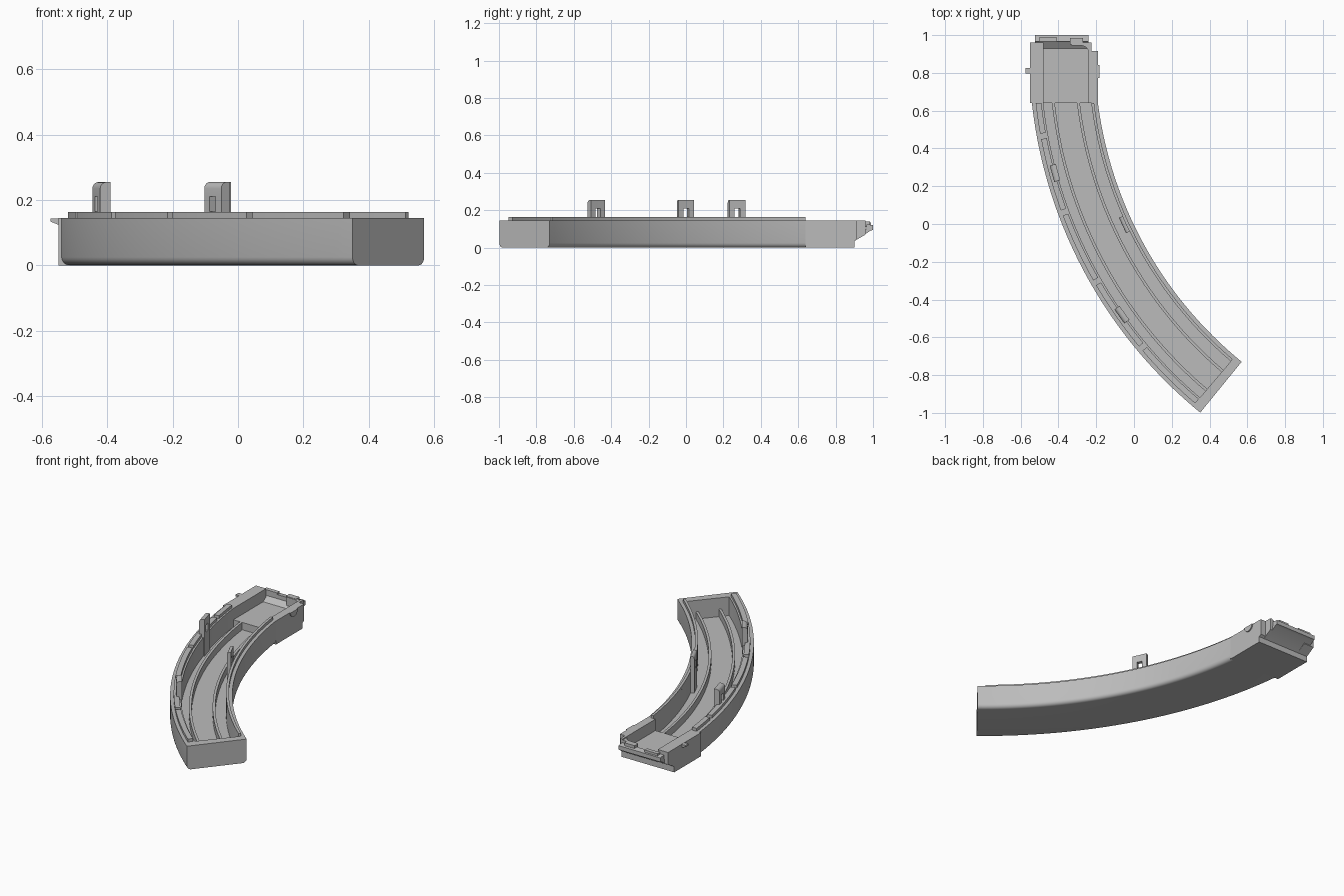
import bpy, bmesh, math

if "Cube" in bpy.data.objects:
    bpy.data.objects.remove(bpy.data.objects["Cube"])

CX, CY = 1.904, 0.908            # centre of the curved body
R_OUT, R_IN = 2.459, 2.112       # outer and inner side radii
Y_JOIN = 0.64                    # straight line where body meets the head
A_END = math.radians(50.83)

grey = bpy.data.materials.new("plain grey")
grey.diffuse_color = (0.5, 0.5, 0.5, 1)
grey.use_nodes = True
grey.node_tree.nodes["Principled BSDF"].inputs["Base Color"].default_value = grey.diffuse_color


def finish(name, bm):
    bmesh.ops.recalc_face_normals(bm, faces=bm.faces)
    mesh = bpy.data.meshes.new(name)
    bm.to_mesh(mesh)
    bm.free()
    mesh.materials.append(grey)
    ob = bpy.data.objects.new(name, mesh)
    bpy.context.collection.objects.link(ob)
    return ob


def loft(bm, rings):
    """Skin closed rings of points and cap both ends."""
    rows = [[bm.verts.new(p) for p in ring] for ring in rings]
    n = len(rows[0])
    for a, b in zip(rows, rows[1:]):
        for i in range(n):
            j = (i + 1) % n
            bm.faces.new((a[i], a[j], b[j], b[i]))
    bm.faces.new(rows[0])
    bm.faces.new(rows[-1])


def sweep(bm, profile, a0=None, a1=A_END, steps=40):
    """Sweep an (r, z) profile about the body centre; a0=None starts at the joint."""
    rings = []
    for k in range(steps + 1):
        t, ring = k / steps, []
        for r, z in profile:
            s = math.asin((CY - Y_JOIN) / r) if a0 is None else a0
            a = s + (a1 - s) * t
            ring.append((CX - r * math.cos(a), CY - r * math.sin(a), z))
        rings.append(ring)
    loft(bm, rings)


def rect(r0, r1, z0, z1):
    return [(r0, z0), (r1, z0), (r1, z1), (r0, z1)]


def prism_x(bm, profile, x0, x1):
    loft(bm, [[(x, y, z) for y, z in profile] for x in (x0, x1)])


def box(bm, x0, x1, y0, y1, z0, z1):
    prism_x(bm, [(y0, z0), (y1, z0), (y1, z1), (y0, z1)], x0, x1)


def arc(cx, cy, rad, d0, d1, n=5):
    return [(cx + rad * math.cos(math.radians(d0 + (d1 - d0) * i / n)),
             cy + rad * math.sin(math.radians(d0 + (d1 - d0) * i / n)))
            for i in range(n + 1)]


# Curved tray: one U section with rounded bottom edges
F = 0.025
bottom = arc(R_IN + F, F, F, 180, 270) + arc(R_OUT - F, F, F, 270, 360)
WALL = 0.145
bm = bmesh.new()
sweep(bm, bottom + [(R_OUT, WALL), (R_OUT - 0.06, WALL), (R_OUT - 0.06, 0.03),
                    (R_IN + 0.035, 0.03), (R_IN + 0.035, WALL), (R_IN, WALL)])
finish("curved_tray", bm)

# Closed lower end
A_IN = math.radians(49.6)
bm = bmesh.new()
sweep(bm, bottom + [(R_OUT, WALL), (R_IN, WALL)], A_IN, A_END, 2)
finish("end_wall", bm)

# Two guide ribs on the floor
bm = bmesh.new()
for off in (0.105, 0.237):
    sweep(bm, rect(R_OUT - off - 0.015, R_OUT - off, 0.028, 0.075), a1=A_IN)
finish("guide_ribs", bm)

# Raised lips on the wall tops, the outer one broken by gaps
bm = bmesh.new()
sweep(bm, rect(R_IN + 0.02, R_IN + 0.035, 0.14, 0.163), a1=A_IN)
cuts = [math.radians(d) for d in (10.5, 20.4, 30.0, 40.0)]
GAP = 0.006
start = None
for c in cuts + [A_IN + GAP]:
    sweep(bm, rect(R_OUT - 0.05, R_OUT - 0.02, 0.14, 0.163), start, c - GAP, 12)
    start = c + GAP
finish("joining_lips", bm)


# Upright snap tabs with a small window
def tab(name, deg, r0, r1):
    c, half, win, top = math.radians(deg), 0.045 / r1, 0.016 / r1, 0.255
    rad = min(0.02, (r1 - r0) * 0.7)
    b = bmesh.new()
    for lo, hi in ((-half, -win), (win, half)):
        sweep(b, rect(r0, r1, 0.03, 0.21), c + lo, c + hi, 2)
    sweep(b, rect(r0, r1, 0.03, 0.165), c - win, c + win, 2)
    sweep(b, [(r0, 0.21), (r1, 0.21)] + arc(r1 - rad, top - rad, rad, 0, 90)
          + [(r0, top)], c - half, c + half, 2)
    finish(name, b)


tab("upper_outer_tab", 15.35, 2.392, 2.425)
tab("lower_outer_tab", 35.2, 2.392, 2.425)
tab("inner_tab", 25.0, 2.146, 2.168)

# Straight head: raised floor with sloping back end
bm = bmesh.new()
prism_x(bm, [(0.64, 0), (0.9, 0), (0.9, 0.035), (0.985, 0.09), (1.0, 0.095),
             (1.0, 0.12), (0.965, 0.125), (0.965, 0.1), (0.93, 0.075),
             (0.64, 0.075)], -0.525, -0.24)
finish("head_floor", bm)

# Head side walls
side = [(0.64, 0), (0.9, 0), (0.9, 0.035), (0.96, 0.07), (0.96, WALL), (0.64, WALL)]
bm = bmesh.new()
prism_x(bm, side, -0.55, -0.48)
prism_x(bm, side, -0.24, -0.225)
prism_x(bm, [(0.64, 0), (0.9, 0), (0.9, 0.035), (0.915, 0.045), (0.915, WALL),
             (0.64, WALL)], -0.226, -0.19)
finish("head_walls", bm)

# Rounded inner corner at the back of the head
bm = bmesh.new()
corner = [(-0.235, 0.96), (-0.33, 0.96), (-0.33, 0.945)] \
    + arc(-0.28, 0.905, 0.04, 90, 0) + [(-0.235, 0.905)]
loft(bm, [[(x, y, z) for x, y in corner] for z in (0.075, 0.138)])
finish("head_corner", bm)

# Small latch teeth on the back rim
bm = bmesh.new()
box(bm, -0.5, -0.41, 0.965, 0.99, 0.11, 0.135)
box(bm, -0.34, -0.27, 0.95, 0.985, 0.11, 0.14)
finish("rim_teeth", bm)

# Half-round boss on the right and wedge catch on the left
bm = bmesh.new()
prism_x(bm, arc(0.808, WALL, 0.035, 180, 360, 12), -0.2, -0.183)
finish("half_round_boss", bm)
bm = bmesh.new()
loft(bm, [[(-0.545, y, 0.122), (-0.575, y, 0.134), (-0.575, y, 0.144),
           (-0.545, y, 0.144)] for y in (0.798, 0.826)])
finish("side_catch", bm)

# Smooth curved sides while keeping edges sharp
for ob in bpy.context.collection.objects:
    ob.select_set(True)
    bpy.context.view_layer.objects.active = ob
bpy.ops.object.shade_smooth_by_angle(angle=math.radians(30))
